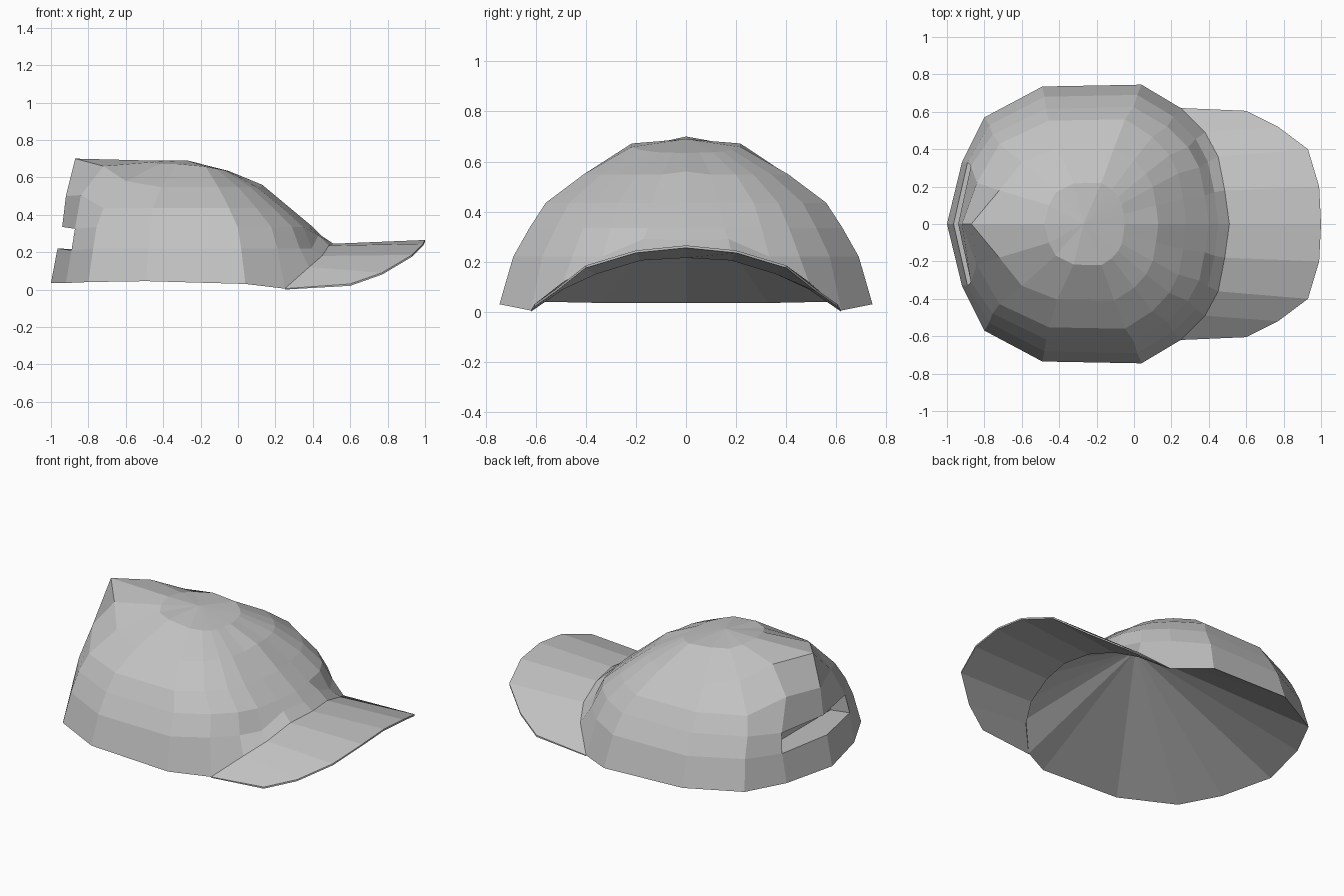
import bpy, bmesh

default = bpy.data.objects.get("Cube")
if default:
    bpy.data.objects.remove(default)

# One plain fabric colour
fabric = bpy.data.materials.new("grey_fabric")
fabric.use_nodes = True
grey = (0.54, 0.54, 0.54, 1)
fabric.diffuse_color = grey
fabric.node_tree.nodes["Principled BSDF"].inputs["Base Color"].default_value = grey


def make_object(name, bm):
    bmesh.ops.recalc_face_normals(bm, faces=bm.faces)
    mesh = bpy.data.meshes.new(name)
    bm.to_mesh(mesh)
    bm.free()
    mesh.materials.append(fabric)
    obj = bpy.data.objects.new(name, mesh)
    bpy.context.collection.objects.link(obj)
    return obj


def mirrored_ring(bm, half, closed):
    """Vertices for a half outline plus its mirror image; points on y = 0 are shared."""
    left = [bm.verts.new(p) for p in half]
    inner = half[1:-1] if closed else half[:-1]
    right = [bm.verts.new((x, -y, z)) for x, y, z in reversed(inner)]
    return left + right


def bridge(bm, lower, upper, closed=True):
    n = len(lower)
    for i in range(n if closed else n - 1):
        j = (i + 1) % n
        bm.faces.new((lower[i], lower[j], upper[j], upper[i]))


def fan(bm, ring, tip):
    apex = bm.verts.new(tip)
    for i in range(len(ring)):
        bm.faces.new((ring[i], ring[(i + 1) % len(ring)], apex))


# Lower edge of the crown, from the back centre to the front centre
RIM = [(-1, 0, .035), (-.92, .33, .035), (-.8, .57, .04), (-.49, .735, .045),
       (.04, .745, .03), (.25, .62, .005), (.38, .49, .12), (.45, .36, .18),
       (.485, .18, .235), (.51, 0, .245)]
CENTRE, BACK, FRONT, WIDTH = -.25, .75, .76, .745
JOINT = 5                       # rim point where the brim begins
LAST = len(RIM) - 1

# Crown levels: back reach, front reach, half width, height, fall towards the front
LEVELS = [(.715, .70, .69, .22, 0), (.69, .65, .625, .335, 0), (.64, .53, .56, .435, 0),
          (.5, .38, .41, .548, 0), (.23, .2, .22, .672, .19)]
# Points pulled away from the regular shape: (level, column) -> position
PULLED = {(0, 1): (-.89, .33, .21), (1, 1): (-.872, .31, .325),
          (0, LAST - 1): (.43, .17, .29), (0, LAST): (.45, 0, .285),
          (2, 0): (-.92, 0, .5), (2, 1): (-.84, .22, .505),
          (3, 0): (-.87, 0, .7), (3, 1): (-.72, .18, .66), (3, 2): (-.6, .33, .58),
          (3, LAST): (.13, 0, .56),
          (4, 0): (-.48, 0, .69), (4, 1): (-.455, .1, .682)}


def level_half(k):
    back, front, width, z, fall = LEVELS[k]
    points = []
    for i, (x, y, _) in enumerate(RIM):
        u = x - CENTRE
        dx = u / BACK * back if u < 0 else u / FRONT * front
        regular = (CENTRE + dx, y / WIDTH * width, z - fall * max(dx, 0))
        points.append(PULLED.get((k, i), regular))
    return points


# Crown with a shallow top and a hollow, cone-shaped inside
bm = bmesh.new()
rings = [mirrored_ring(bm, RIM, True)]
rings += [mirrored_ring(bm, level_half(k), True) for k in range(len(LEVELS))]
for lower, upper in zip(rings, rings[1:]):
    bridge(bm, lower, upper)
fan(bm, rings[-1], (-.27, 0, .69))
fan(bm, rings[0], (-.01, 0, .49))

# Adjustment slot at the back: open the two centre panels and recess them
low, high = rings[1], rings[2]
for side in (1, -1):
    corners = {low[0], low[side], high[0], high[side]}
    bm.faces.remove(next(f for f in low[side].link_faces if set(f.verts) == corners))
for edge in [e for e in bm.edges if not e.link_faces]:
    bm.edges.remove(edge)
back_wall = []
for ring in (low, high):
    pair = [bm.verts.new((-.78, s * .3, ring[1].co.z)) for s in (1, -1)]
    bm.faces.new((ring[1], ring[0], ring[-1], pair[1], pair[0]))
    back_wall.append(pair)
(low_a, low_b), (high_a, high_b) = back_wall
bm.faces.new((low_a, low_b, high_b, high_a))
bm.faces.new((low[1], low_a, high_a, high[1]))
bm.faces.new((low[-1], low_b, high_b, high[-1]))
make_object("crown", bm)

# Curved brim: thin closed sheet between the crown joint and the outer edge
OUTER = [(.6, .605, .03), (.77, .52, .09), (.93, .4, .185), (.99, .2, .245), (1, 0, .265)]


def lowered(points, thickness):
    return [(x, y, max(0, z - thickness)) for x, y, z in points]


bm = bmesh.new()
joint = RIM[JOINT:]
outlines = (joint, OUTER, lowered(OUTER, .01), lowered(joint, .03))
loops = [mirrored_ring(bm, outline, False) for outline in outlines]
for i in range(len(loops)):
    bridge(bm, loops[i], loops[(i + 1) % len(loops)], closed=False)
for end in (0, -1):
    bm.faces.new([loop[end] for loop in loops])
make_object("brim", bm)
